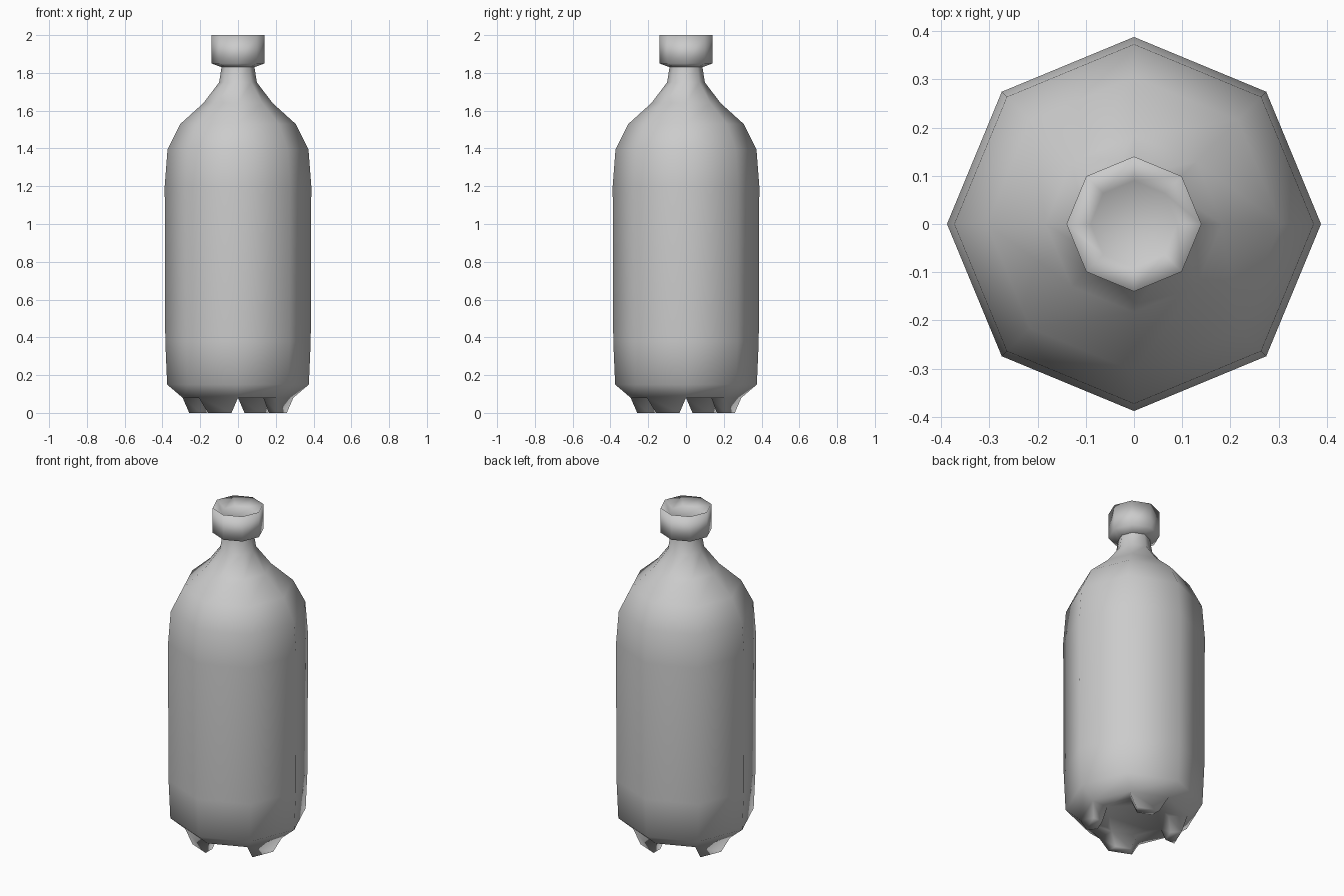
import bpy, bmesh
from math import cos, sin, pi
from mathutils import Vector

if "Cube" in bpy.data.objects:
    bpy.data.objects.remove(bpy.data.objects["Cube"])

SIDES = 8


def lathe(bm, profile):
    """Skin an octagonal surface over (radius, z) points; returns faces per band."""
    rings = [[bm.verts.new((r * cos(2 * pi * i / SIDES), r * sin(2 * pi * i / SIDES), z))
              for i in range(SIDES)] for r, z in profile]
    bands = []
    for a, b in zip(rings, rings[1:]):
        bands.append([bm.faces.new((a[i], a[(i + 1) % SIDES], b[(i + 1) % SIDES], b[i]))
                      for i in range(SIDES)])
    return rings, bands


def finish(bm, name):
    bmesh.ops.recalc_face_normals(bm, faces=bm.faces[:])
    for f in bm.faces:
        f.smooth = True
    me = bpy.data.meshes.new(name)
    bm.to_mesh(me)
    bm.free()
    ob = bpy.data.objects.new(name, me)
    bpy.context.collection.objects.link(ob)
    return ob


# Body: underside, wall, shoulder and neck
bm = bmesh.new()
rings, bands = lathe(bm, [
    (0.19, 0.08), (0.293, 0.08), (0.375, 0.15), (0.385, 0.38), (0.388, 1.20),
    (0.373, 1.395), (0.305, 1.53), (0.183, 1.64), (0.10, 1.75), (0.087, 1.83)])
bm.faces.new(rings[0][::-1])

# Four tapered feet pulled down from every other underside face
feet = bands[0][1::2]
for foot in feet:
    new = bmesh.ops.extrude_discrete_faces(bm, faces=[foot])["faces"][0]
    mid = new.calc_center_median()
    for v in new.verts:
        p = mid + (v.co - mid) * 0.6
        v.co = Vector((p.x, p.y, 0.0))
bmesh.ops.remove_doubles(bm, verts=bm.verts[:], dist=0.0001)
finish(bm, "bottle_body")

# Cap: flared underside, straight side, shallow dished top
bm = bmesh.new()
rings, bands = lathe(bm, [(0.087, 1.83), (0.14, 1.85), (0.14, 2.0), (0.09, 1.96)])
bm.faces.new(rings[-1])
cap = finish(bm, "bottle_cap")
